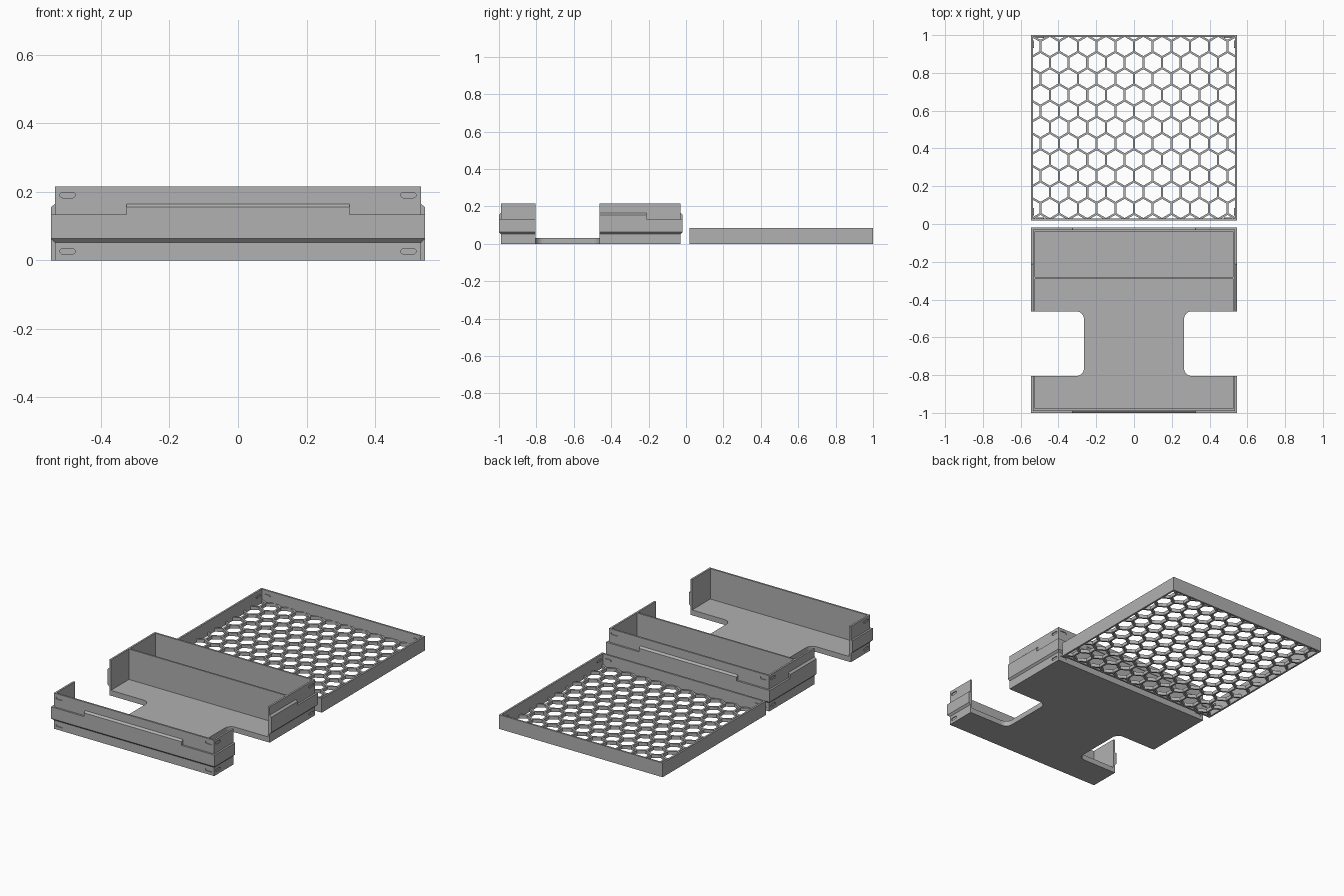
import bpy, bmesh, math
from mathutils import Matrix, Vector

if "Cube" in bpy.data.objects:
    bpy.data.objects.remove(bpy.data.objects["Cube"])

grey = bpy.data.materials.new("light_grey")
grey.diffuse_color = (0.44, 0.44, 0.44, 1)
grey.use_nodes = True
grey.node_tree.nodes["Principled BSDF"].inputs["Base Color"].default_value = grey.diffuse_color

HX, OUT, WALL = 0.534, 0.011, 0.011      # tray half width, band overhang, wall
YC, HY = -0.509, 0.48                    # tray centre and half depth
TOP, FLOOR = 0.215, 0.032
LIDC, LX, LY, LH = 0.509, 0.545, 0.491, 0.085
GRID = 0.02                              # honeycomb thickness


def finish(name, bm):
    bmesh.ops.recalc_face_normals(bm, faces=bm.faces)
    me = bpy.data.meshes.new(name)
    bm.to_mesh(me)
    bm.free()
    me.materials.append(grey)
    ob = bpy.data.objects.new(name, me)
    bpy.context.collection.objects.link(ob)
    return ob


def add_loft(bm, rings):
    """Solid through matching rings of points, capped at both ends."""
    vs = [[bm.verts.new(p) for p in r] for r in rings]
    n = len(vs[0])
    for a, b in zip(vs, vs[1:]):
        for i in range(n):
            bm.faces.new((a[i], a[(i + 1) % n], b[(i + 1) % n], b[i]))
    bm.faces.new(vs[0][::-1])
    bm.faces.new(vs[-1])


def rect(cx, cy, hx, hy, z):
    return [(cx - hx, cy - hy, z), (cx + hx, cy - hy, z),
            (cx + hx, cy + hy, z), (cx - hx, cy + hy, z)]


def add_prism(bm, pts, a, b, m=Matrix()):
    add_loft(bm, [[m @ Vector((x, y, z)) for x, y in pts] for z in (a, b)])


def box(name, cx, cy, hx, hy, z0, z1):
    bm = bmesh.new()
    add_loft(bm, [rect(cx, cy, hx, hy, z0), rect(cx, cy, hx, hy, z1)])
    return finish(name, bm)


def cut(ob, cutter):
    cutter.hide_render = True
    mod = ob.modifiers.new("cut", 'BOOLEAN')
    mod.operation, mod.solver, mod.object = 'DIFFERENCE', 'EXACT', cutter
    bpy.context.view_layer.objects.active = ob
    bpy.ops.object.modifier_apply(modifier=mod.name)
    bpy.data.objects.remove(cutter)


def stadium(length, height, n=6):
    r, pts = height / 2, []
    for s, a0 in ((1, -math.pi / 2), (-1, math.pi / 2)):
        for i in range(n + 1):
            a = a0 + math.pi * i / n
            pts.append((s * (length / 2 - r) + r * math.cos(a), r * math.sin(a)))
    return pts


def add_latches(bm, cy, hx, hy, zs, length, height, a, b):
    """Two latch slots or bumps near the ends of each of the four walls."""
    for k in range(4):
        turn = Matrix.Rotation(k * math.pi / 2, 4, 'Z')
        reach, half = (hy, hx) if k % 2 == 0 else (hx, hy)
        for s in (-1, 1):
            for z in zs:
                # local axes: along the wall, up, outward
                m = (Matrix.Translation((0, cy, 0)) @ turn
                     @ Matrix.Translation((s * (half - 0.037), -reach, z))
                     @ Matrix.Rotation(math.pi / 2, 4, 'X'))
                add_prism(bm, stadium(length, height), a, b, m)


# tray shell with a chamfered band around it
bm = bmesh.new()
add_loft(bm, [rect(0, YC, HX + o, HY + o, z) for z, o in
              ((0, 0), (0.052, 0), (0.063, OUT), (0.133, OUT), (0.133, 0), (TOP, 0))])
tray = finish("tray", bm)
cut(tray, box("tray_cavity", 0, YC, HX - WALL, HY - WALL, FLOOR, 0.4))

# side openings with rounded inner corners
R, X0, Y0, Y1 = 0.042, 0.265, -0.805, -0.462
side = [(0.8, Y0), (0.8, Y1)]
for cy, a0 in ((Y1 - R, 90), (Y0 + R, 180)):
    for i in range(9):
        a = math.radians(a0 + i * 90 / 8)
        side.append((X0 + R + R * math.cos(a), cy + R * math.sin(a)))
bm = bmesh.new()
for s in (1, -1):
    add_prism(bm, [(s * x, y) for x, y in side], -0.1, 0.5)
cut(tray, finish("side_openings", bm))

# latch slots in the tray walls
bm = bmesh.new()
add_latches(bm, YC, HX, HY, (0.026, 0.19), 0.045, 0.015, -0.005, 0.005)
cut(tray, finish("latch_slots", bm))

# divider between the rear compartment and the open middle
box("divider", 0, -0.285, HX - WALL / 2, 0.005, FLOOR - 0.005, TOP)


# raised stops on top of the band, with a sloped upper edge
def stop(name, m, a, b):
    bm = bmesh.new()
    prof = [(-0.004, 0.13), (OUT, 0.13), (OUT, 0.155), (0, 0.165), (-0.004, 0.165)]
    add_loft(bm, [[m @ Vector((t, -o, z)) for o, z in prof] for t in (a, b)])
    finish(name, bm)


for name, k, reach, a, b in (("front_stop", 0, HY, -0.325, 0.325),
                             ("right_stop", 1, HX, Y1 - YC, 0.297),
                             ("back_stop", 2, HY, -0.325, 0.325),
                             ("left_stop", 3, HX, -0.297, YC - Y1)):
    stop(name, Matrix.Translation((0, YC, 0)) @ Matrix.Rotation(k * math.pi / 2, 4, 'Z')
         @ Matrix.Translation((0, -reach, 0)), a, b)

# lid rim
rim = box("lid_rim", 0, LIDC, LX, LY, 0, LH)
cut(rim, box("rim_hole", 0, LIDC, LX - WALL, LY - WALL, -0.1, 0.2))

# honeycomb panel of the lid
PITCH, STRUT = 0.099, 0.011
ROW = PITCH * math.sqrt(3) / 2
rad = (PITCH - STRUT) / math.sqrt(3)
hexagon = [(rad * math.sin(i * math.pi / 3), rad * math.cos(i * math.pi / 3)) for i in range(6)]
panel = box("honeycomb_panel", 0, LIDC, LX - WALL, LY - WALL, 0, GRID)
bm = bmesh.new()
for r in range(-1, 13):
    for c in range(-7, 8):
        x, y = (c + 0.5 * ((r + 1) % 2)) * PITCH, 0.94 - r * ROW
        add_prism(bm, hexagon, -0.05, 0.1, Matrix.Translation((x, y, 0)))
cut(panel, finish("hexagon_holes", bm))

# latch bumps inside the lid rim
bm = bmesh.new()
add_latches(bm, LIDC, LX - WALL, LY - WALL, (0.056,), 0.04, 0.012, -0.005, 0.003)
finish("lid_bumps", bm)
